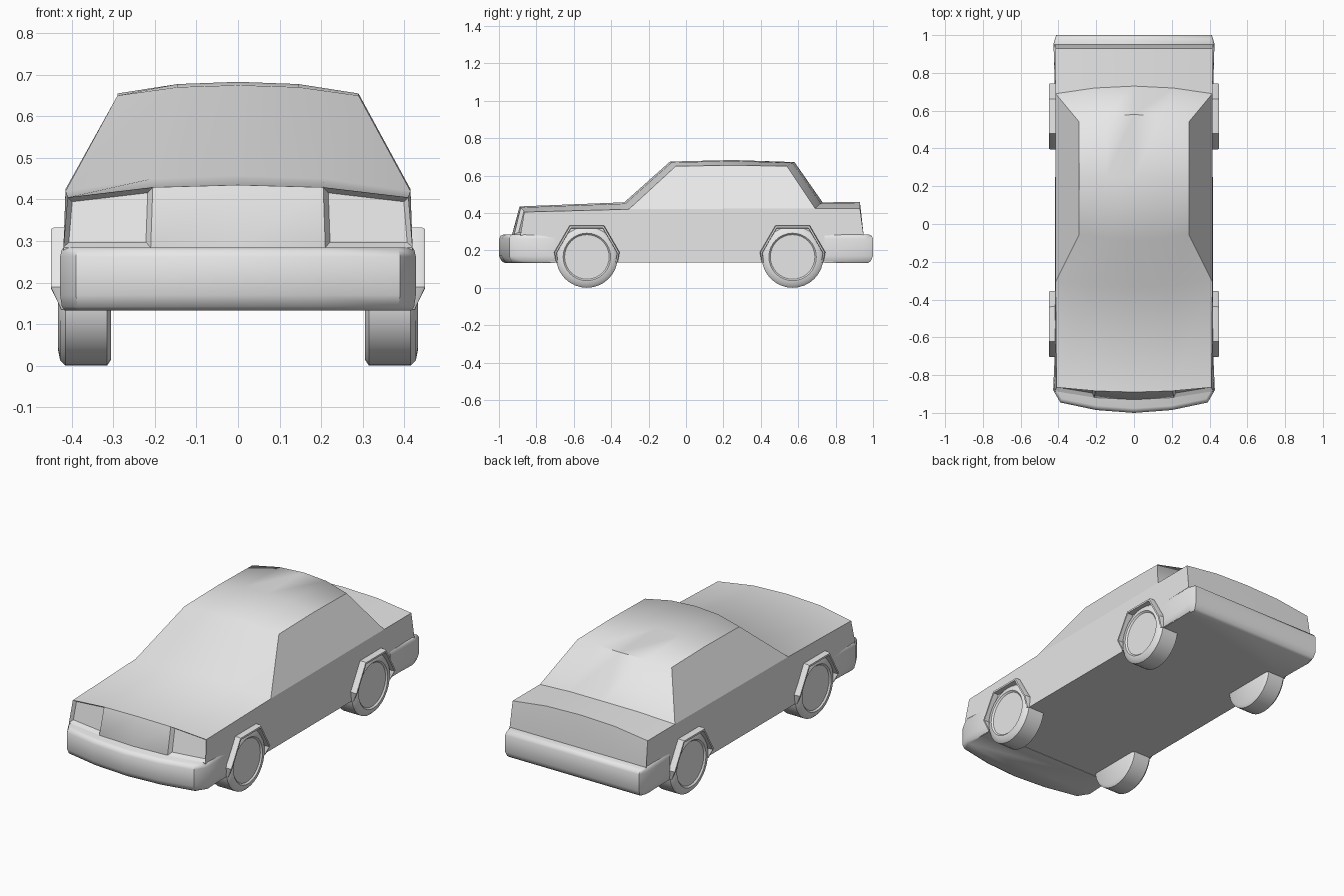
import bpy, bmesh
from math import pi, cos, sin, radians

if "Cube" in bpy.data.objects:
    bpy.data.objects.remove(bpy.data.objects["Cube"])

grey = bpy.data.materials.new("light_grey")
grey.use_nodes = True
grey.diffuse_color = (0.8, 0.8, 0.8, 1)
grey.node_tree.nodes["Principled BSDF"].inputs["Base Color"].default_value = (0.8, 0.8, 0.8, 1)


def finish(bm, name, angle):
    bmesh.ops.recalc_face_normals(bm, faces=bm.faces)
    mesh = bpy.data.meshes.new(name)
    bm.to_mesh(mesh)
    bm.free()
    mesh.materials.append(grey)
    obj = bpy.data.objects.new(name, mesh)
    bpy.context.collection.objects.link(obj)
    bpy.ops.object.select_all(action='DESELECT')
    obj.select_set(True)
    bpy.context.view_layer.objects.active = obj
    bpy.ops.object.shade_smooth_by_angle(angle=radians(angle))
    return obj


def loft(bm, rows, wrap_rows=False, wrap_cols=False):
    """Bridge equal-length rows of vertices with quads."""
    grid = [[bm.verts.new(p) for p in row] for row in rows]
    n, m = len(grid), len(grid[0])
    cells = {}
    for i in range(n if wrap_rows else n - 1):
        for j in range(m if wrap_cols else m - 1):
            a, b = grid[i], grid[(i + 1) % n]
            k = (j + 1) % m
            cells[i, j] = bm.faces.new((a[j], a[k], b[k], b[j]))
    return grid, cells


# Body shell: crosswise rows of (y middle, y edge, z middle, z edge, half width)
body_rows = [
    (-0.90, -0.86, 0.135, 0.135, 0.415),   # front underside
    (-0.93, -0.885, 0.285, 0.285, 0.42),   # foot of nose
    (-0.89, -0.865, 0.435, 0.405, 0.41),   # bonnet lip
    (-0.33, -0.305, 0.457, 0.42, 0.415),   # windscreen foot
    (-0.085, -0.055, 0.675, 0.65, 0.29),   # roof front
    (0.25, 0.25, 0.683, 0.655, 0.29),      # roof middle
    (0.58, 0.54, 0.672, 0.65, 0.29),       # roof rear
    (0.73, 0.69, 0.457, 0.425, 0.415),     # rear window foot
    (0.93, 0.93, 0.458, 0.425, 0.415),     # boot lip
    (0.95, 0.95, 0.28, 0.28, 0.42),        # foot of tail
    (0.95, 0.95, 0.135, 0.135, 0.415),     # rear underside
]
bm = bmesh.new()
rows = []
for ym, ye, zm, ze, w in body_rows:
    rows.append([(u * w, ye + (ym - ye) * (1 - u * u), ze + (zm - ze) * (1 - abs(u) ** 2.4), 0)[:3]
                 for u in (-1, -0.5, 0, 0.5, 1)])
grid, cells = loft(bm, rows, wrap_rows=True)
for col in (0, -1):
    edge = [row[col] for row in grid]
    lower = bm.faces.new(edge[:4] + edge[7:])
    cabin = bm.faces.new(edge[3:8])
    for e in list(lower.edges) + list(cabin.edges):
        e.smooth = False
bmesh.ops.recalc_face_normals(bm, faces=bm.faces)

# Recessed headlamps in the outer nose panels
lamps = [cells[1, 0], cells[1, 3]]
bmesh.ops.inset_individual(bm, faces=lamps, thickness=0.012, use_even_offset=True)
for lamp in lamps:
    bmesh.ops.translate(bm, verts=lamp.verts, vec=(0, 0.02, 0))
    for e in lamp.edges:
        e.smooth = False
finish(bm, "body", 50)


def bumper(name, half_plan, root):
    """Rounded bar: a mirrored plan outline stacked in rings."""
    plan = half_plan + [(-x, y) for x, y in reversed(half_plan) if x > 0]
    rings = [(0.133, 0.975, 0.90), (0.142, 0.99, 0.95), (0.17, 1, 1),
             (0.262, 1, 1), (0.278, 0.992, 0.97), (0.285, 0.98, 0.92)]
    bm = bmesh.new()
    grid, _ = loft(bm, [[(x * sx, root + (y - root) * sy, z) for x, y in plan]
                        for z, sx, sy in rings], wrap_cols=True)
    bm.faces.new(grid[0])
    bm.faces.new(grid[-1])
    finish(bm, name, 40)


bumper("front_bumper", [(0.42, -0.70), (0.428, -0.88), (0.39, -0.945),
                        (0.2, -0.985), (0, -1.0)], -0.70)
bumper("rear_bumper", [(0.42, 0.74), (0.426, 0.955), (0.412, 1.0), (0, 1.0)], 0.74)

# Wheels (lathed) and angular arch flares
tyre = [(0.305, 0.15), (0.315, 0.165), (0.415, 0.165), (0.428, 0.152),
        (0.433, 0.127), (0.425, 0.119)]
arch = [(-0.165, 0.135), (-0.175, 0.19), (-0.092, 0.333),
        (0.092, 0.333), (0.175, 0.19), (0.165, 0.135)]
SEG = 32
for end, yc in (("front", -0.53), ("rear", 0.57)):
    for side, s in (("left", 1), ("right", -1)):
        bm = bmesh.new()
        ring = [2 * pi * k / SEG for k in range(SEG)]
        grid, _ = loft(bm, [[(s * x, yc + r * cos(a), 0.165 + r * sin(a)) for a in ring]
                            for x, r in tyre], wrap_cols=True)
        bm.faces.new(grid[0])
        bm.faces.new(grid[-1])
        finish(bm, f"{end}_{side}_wheel", 40)

        bm = bmesh.new()
        sections = []
        for dy, z in arch:
            rim = 0.45 if z > 0.18 else 0.425
            sections.append([(s * x, yc + dy * k, 0.135 + (z - 0.135) * k)
                             for x, k in ((0.405, 1), (rim - 0.008, 1), (rim, 0.98),
                                          (rim, 0.93), (0.405, 0.92))])
        grid, _ = loft(bm, sections, wrap_cols=True)
        bm.faces.new(grid[0])
        bm.faces.new(grid[-1])
        finish(bm, f"{end}_{side}_arch", 30)
